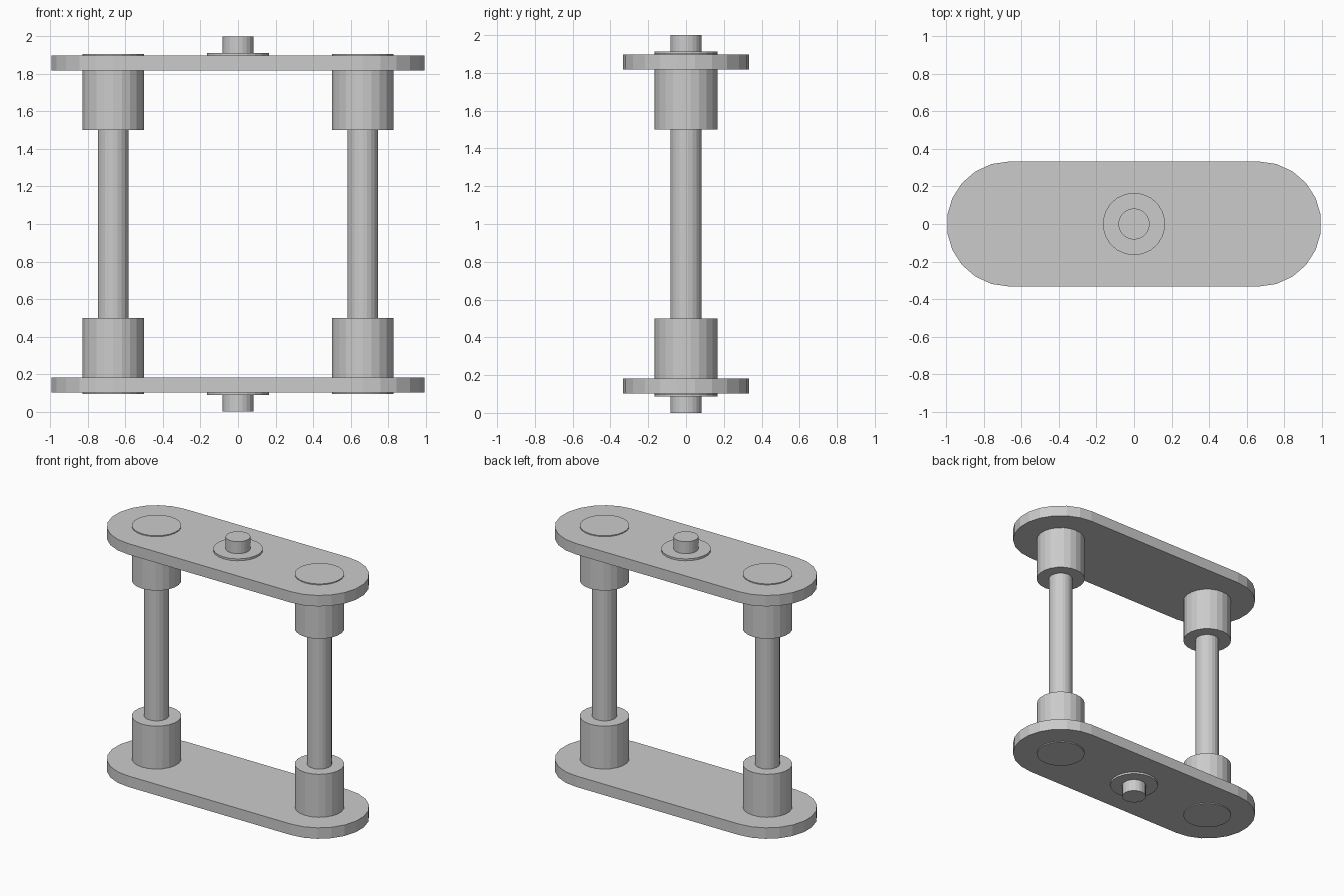
import bpy
import bmesh
from math import sin, cos, pi

cube = bpy.data.objects.get("Cube")
if cube:
    bpy.data.objects.remove(cube, do_unlink=True)

SIDES = 22
HEIGHT = 2.0
POST_X = 0.665

# One plain grey finish
grey = bpy.data.materials.new("plain_grey")
grey.use_nodes = True
color = (0.6, 0.6, 0.6, 1)
grey.diffuse_color = color
grey.node_tree.nodes["Principled BSDF"].inputs["Base Color"].default_value = color


def extrude_outline(name, outline, z0, z1):
    """Solid prism from a counter-clockwise outline."""
    bm = bmesh.new()
    face = bm.faces.new([bm.verts.new((x, y, z0)) for x, y in outline])
    top = bmesh.ops.extrude_face_region(bm, geom=[face])["geom"]
    verts = [v for v in top if isinstance(v, bmesh.types.BMVert)]
    bmesh.ops.translate(bm, verts=verts, vec=(0, 0, z1 - z0))
    bmesh.ops.recalc_face_normals(bm, faces=bm.faces)
    mesh = bpy.data.meshes.new(name)
    bm.to_mesh(mesh)
    bm.free()
    mesh.materials.append(grey)
    obj = bpy.data.objects.new(name, mesh)
    bpy.context.collection.objects.link(obj)
    return obj


def arc(cx, r, start, steps):
    return [(cx + r * cos(start + 2 * pi * i / SIDES),
             r * sin(start + 2 * pi * i / SIDES)) for i in range(steps)]


def cylinder(name, x, r, z0, z1):
    extrude_outline(name, arc(x, r, -pi / 2, SIDES), z0, z1)


# Rounded plate outline: two half circles joined by straight sides
half = SIDES // 2 + 1
plate = arc(POST_X, 0.333, -pi / 2, half) + arc(-POST_X, 0.333, pi / 2, half)


def level(z, top):
    return HEIGHT - z if top else z


# Matching bottom and top ends
for end, top in (("bottom", False), ("top", True)):
    def span(a, b):
        return sorted((level(a, top), level(b, top)))

    extrude_outline(end + "_plate", plate, *span(0.102, 0.183))
    cylinder(end + "_washer", 0, 0.166, *span(0.088, 0.14))
    cylinder(end + "_pin", 0, 0.083, *span(0, 0.15))
    # Collars pass through the plate and show as thin discs outside
    for side, sign in (("left", 1), ("right", -1)):
        cylinder(f"{end}_{side}_collar", sign * POST_X, 0.166, *span(0.095, 0.5))

# Posts between the collars
for side, sign in (("left", 1), ("right", -1)):
    cylinder(side + "_post", sign * POST_X, 0.083, 0.4, HEIGHT - 0.4)
